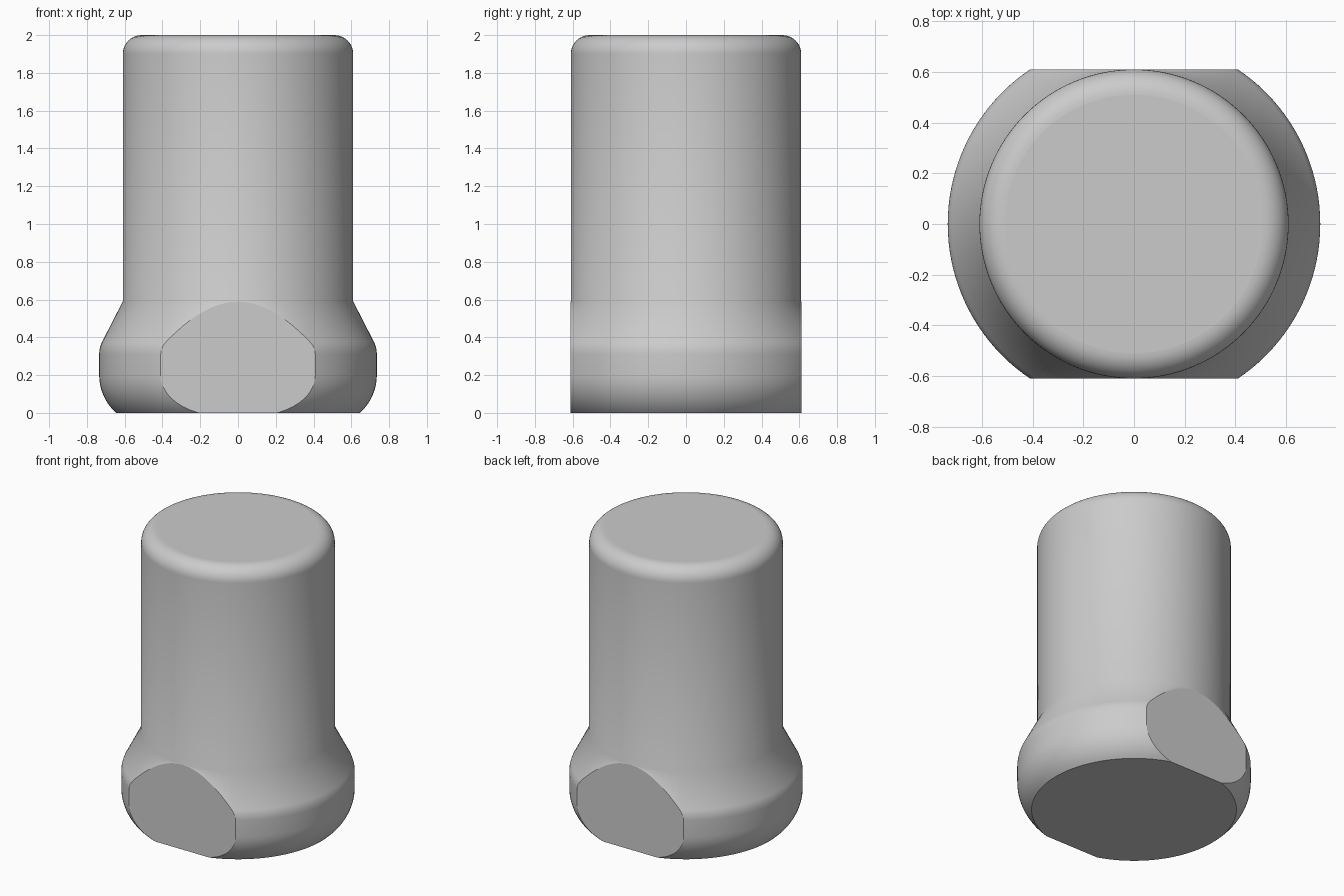
import bpy
import bmesh
from math import sin, cos, pi, radians

cube = bpy.data.objects.get("Cube")
if cube:
    bpy.data.objects.remove(cube, do_unlink=True)

SHAFT_R, FOOT_R, HEIGHT = 0.61, 0.735, 2.0
FLAT_Y = 0.6105
SEGMENTS = 128


def arc(cx, cz, r, start, end, steps):
    """Points of a circular arc in the (radius, height) plane."""
    angles = [radians(start + (end - start) * i / steps) for i in range(steps + 1)]
    return [(cx + r * cos(a), cz + r * sin(a)) for a in angles]


# Profile from the base centre up to the top centre
profile = [(0, 0)]
profile += arc(FOOT_R - 0.267, 0.2, 0.267, -48.5, 0, 10)       # rounded foot
profile += arc(FOOT_R - 0.15, 0.31, 0.15, 0, 26, 5)            # shoulder
profile += [(SHAFT_R, 0.59)]                                   # cone meets shaft
profile += arc(SHAFT_R - 0.1, HEIGHT - 0.1, 0.1, 0, 90, 10)    # rounded rim
profile += [(0, HEIGHT)]
profile[1] = (profile[1][0], 0)

# Lathe the profile
bm = bmesh.new()
verts = [bm.verts.new((r, 0, z)) for r, z in profile]
edges = [bm.edges.new(pair) for pair in zip(verts, verts[1:])]
bmesh.ops.spin(bm, geom=verts + edges, cent=(0, 0, 0), axis=(0, 0, 1),
               angle=2 * pi, steps=SEGMENTS, use_merge=False)
bmesh.ops.remove_doubles(bm, verts=bm.verts[:], dist=0.0001)

# Cut the front and back flats on the foot
for side in (-1, 1):
    bmesh.ops.bisect_plane(bm, geom=bm.verts[:] + bm.edges[:] + bm.faces[:],
                           plane_co=(0, side * FLAT_Y, 0),
                           plane_no=(0, side, 0), clear_outer=True)
    rim = [e for e in bm.edges if e.is_boundary]
    bmesh.ops.holes_fill(bm, edges=rim, sides=0)
bmesh.ops.recalc_face_normals(bm, faces=bm.faces[:])

# Smooth the turned surface, keep the planar ends and flats flat
for f in bm.faces:
    on_flat = all(abs(abs(v.co.y) - FLAT_Y) < 0.0001 for v in f.verts)
    f.smooth = not on_flat and abs(f.normal.z) < 0.9999

mesh = bpy.data.meshes.new("flatted_post")
bm.to_mesh(mesh)
bm.free()

# Plain grey material
grey = bpy.data.materials.new("light grey")
grey.use_nodes = True
colour = (0.6, 0.6, 0.6, 1)
grey.diffuse_color = colour
for node in grey.node_tree.nodes:
    if node.type == "BSDF_PRINCIPLED":
        node.inputs["Base Color"].default_value = colour
mesh.materials.append(grey)

post = bpy.data.objects.new("flatted_post", mesh)
bpy.context.collection.objects.link(post)
